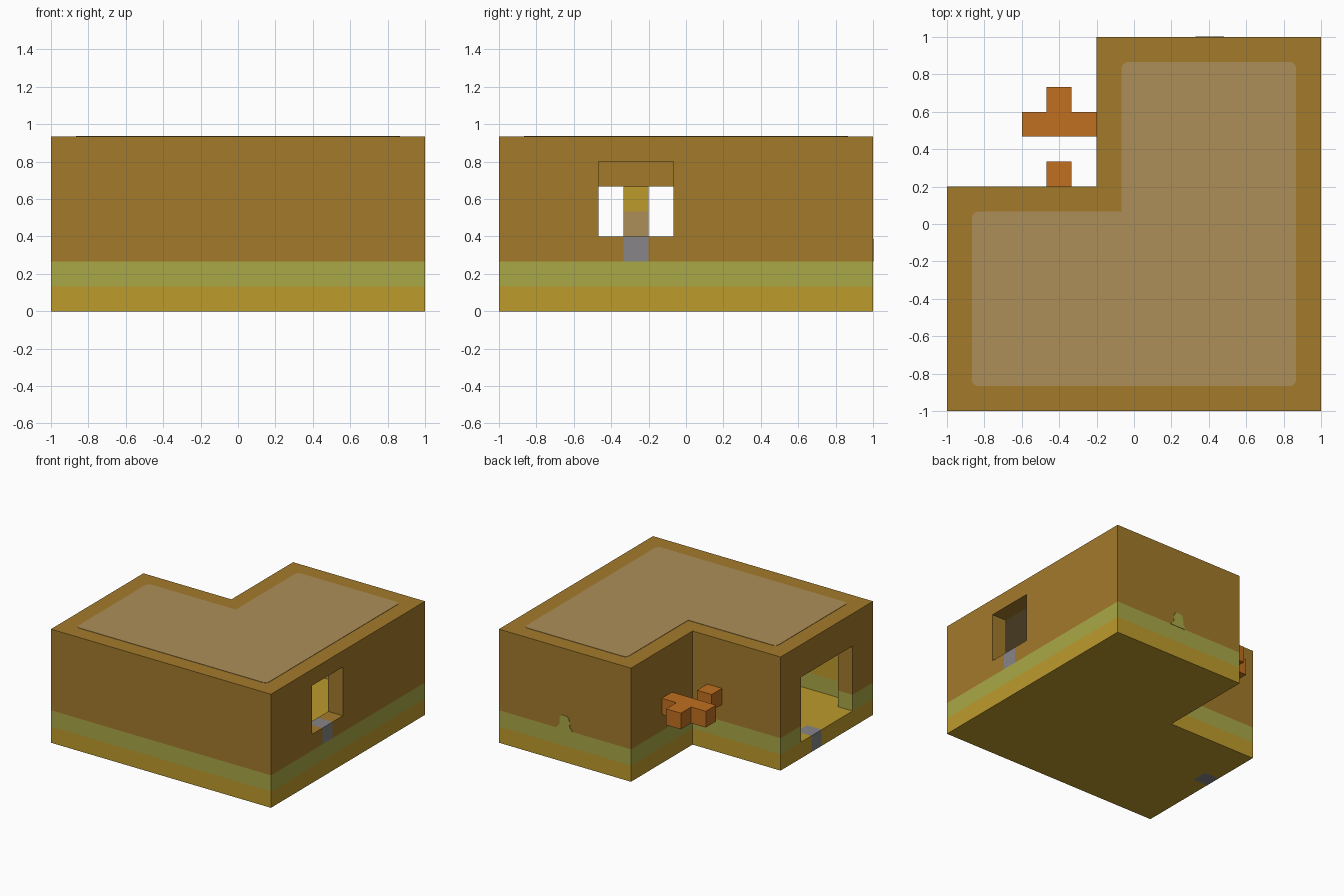
import bpy, bmesh
from mathutils import Vector

old = bpy.data.objects.get("Cube")
if old:
    bpy.data.objects.remove(old, do_unlink=True)

U = 2 / 15  # building module


def material(name, rgb):
    lin = [((c / 255 + 0.055) / 1.055) ** 2.4 for c in rgb] + [1]
    m = bpy.data.materials.new(name)
    m.use_nodes = True
    m.diffuse_color = lin
    bsdf = next(n for n in m.node_tree.nodes if n.type == 'BSDF_PRINCIPLED')
    bsdf.inputs["Base Color"].default_value = lin
    return m


brown = material("earth brown", (163, 122, 43))
yellow = material("ochre yellow", (190, 155, 44))
green = material("moss green", (170, 167, 70))
tan = material("roof tan", (174, 143, 88))
grey = material("step grey", (135, 133, 135))
orange = material("bright orange", (192, 112, 32))


def add_object(name, bm, *mats):
    bmesh.ops.recalc_face_normals(bm, faces=bm.faces)
    mesh = bpy.data.meshes.new(name)
    bm.to_mesh(mesh)
    bm.free()
    for m in mats:
        mesh.materials.append(m)
    ob = bpy.data.objects.new(name, mesh)
    bpy.context.collection.objects.link(ob)
    return ob


def prism(name, points, direction, mat, rounded=(), radius=0):
    """Extrude an outline; optionally round some of its corners."""
    bm = bmesh.new()
    verts = [bm.verts.new(p) for p in points]
    bm.faces.new(verts)
    if rounded:
        bmesh.ops.bevel(bm, geom=[verts[i] for i in rounded], offset=radius,
                        segments=4, profile=0.5, affect='VERTICES')
    ext = bmesh.ops.extrude_face_region(bm, geom=bm.faces[:])
    bmesh.ops.translate(bm, vec=Vector(direction),
                        verts=[g for g in ext["geom"] if isinstance(g, bmesh.types.BMVert)])
    return add_object(name, bm, mat)


def ell(size, nx, ny, z):
    pts = [(-size, -size), (size, -size), (size, size), (nx, size), (nx, ny), (-size, ny)]
    return [(x * U, y * U, z * U) for x, y in pts]


def box(name, x, y, z, mat):
    pts = [(x[0], y[0]), (x[1], y[0]), (x[1], y[1]), (x[0], y[1])]
    return prism(name, [(a * U, b * U, z[0] * U) for a, b in pts], (0, 0, (z[1] - z[0]) * U), mat)


# Hollow L-shaped house with a window and a doorway
house = prism("house", ell(7.5, -1.5, 1.5, 0), (0, 0, 7 * U), brown)
cutters = [prism("room_cutter", ell(6.5, -0.5, 0.5, 1), (0, 0, 5 * U), brown),
           box("window_cutter", (6, 9), (-3.5, -0.5), (3, 6), brown),
           box("door_cutter", (-9, -6), (-5.5, -0.5), (1, 5), brown)]
for c in cutters:
    c.hide_render = True
    mod = house.modifiers.new(c.name, 'BOOLEAN')
    mod.operation = 'DIFFERENCE'
    mod.solver = 'EXACT'
    mod.object = c
graph = bpy.context.evaluated_depsgraph_get()
solid = bpy.data.meshes.new_from_object(house.evaluated_get(graph))
house.modifiers.clear()
house.data = solid
for c in cutters:
    bpy.data.objects.remove(c, do_unlink=True)

# Cut the walls along the colour boundaries
bm = bmesh.new()
bm.from_mesh(solid)
cuts = [(2, k) for k in (1, 2, 3)] + [(1, k) for k in (-2.5, -1.5)] + [(0, k) for k in (-6.5, 6.5)]
for axis, k in cuts:
    n = Vector((0, 0, 0))
    n[axis] = 1
    bmesh.ops.bisect_plane(bm, geom=bm.verts[:] + bm.edges[:] + bm.faces[:], dist=1e-5,
                           plane_co=n * k * U, plane_no=n)

solid.materials.clear()
for m in (brown, yellow, green, tan, grey):
    solid.materials.append(m)
for f in bm.faces:
    x, y, z = f.calc_center_median() / U
    in_step = -2.51 < y < -1.49
    if in_step and ((x > 6.51 and 1.99 < z < 3.01) or (x < -6.51 and z < 1.01)):
        f.material_index = 4
    elif z < 1.01:
        f.material_index = 1
    elif z < 2:
        f.material_index = 2
    elif f.normal.z < -0.5 and z > 5.9 and x < 6.51:
        f.material_index = 3
    elif f.normal.y > 0.5 and abs(y + 6.5) < 0.01:
        f.material_index = 1
    else:
        f.material_index = 0
bm.to_mesh(solid)
bm.free()

# Roof panel with rounded outer corners
prism("roof_panel", ell(6.5, -0.5, 0.5, 7), (0, 0, 0.003), tan, (0, 1, 2, 3, 5), 0.035)

# Green tuft painted on the back wall
tuft = [(0.48, 0.265), (0.45, 0.30), (0.445, 0.36), (0.425, 0.385),
        (0.375, 0.38), (0.36, 0.36), (0.355, 0.30), (0.33, 0.265)]
prism("back_wall_tuft", [(x, 1, z) for x, z in tuft], (0, 0.003, 0), green)

# Post standing in the room
box("post", (-0.5, 0.5), (-2.5, -1.5), (1, 4), tan)
box("post_cap", (-0.5, 0.5), (-2.5, -1.5), (4, 5), yellow)

# Orange beams in the notch
beam = [(-4.5, 3.5), (-1.5, 3.5), (-1.5, 4.5), (-2.5, 4.5),
        (-2.5, 5.5), (-3.5, 5.5), (-3.5, 4.5), (-4.5, 4.5)]
prism("beam", [(x * U, y * U, 3 * U) for x, y in beam], (0, 0, U), orange)
box("beam_stub", (-3.5, -2.5), (1.5, 2.5), (3, 4), orange)
